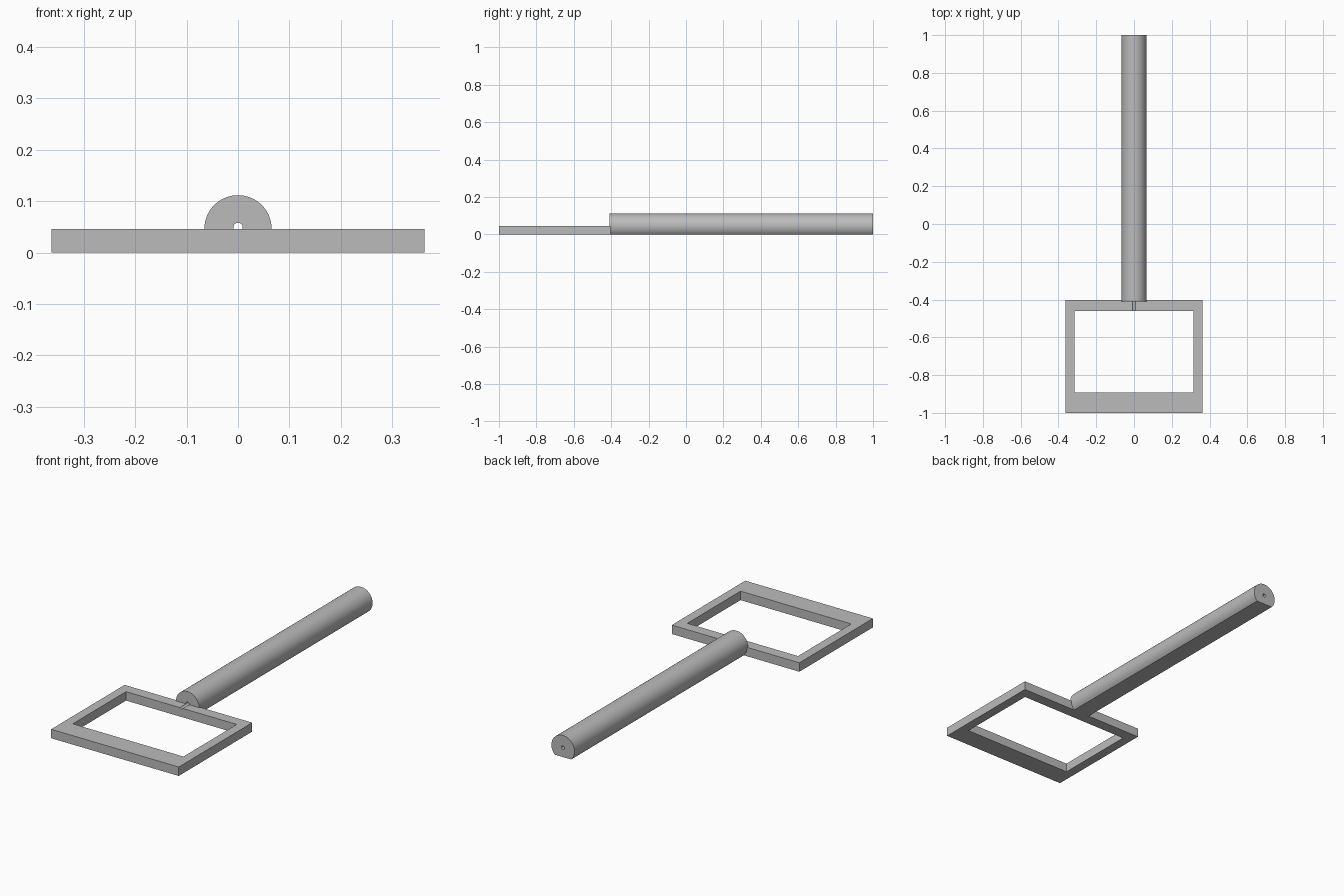
import bpy, bmesh, math

if "Cube" in bpy.data.objects:
    bpy.data.objects.remove(bpy.data.objects["Cube"], do_unlink=True)

# Single grey material
grey = bpy.data.materials.new("plain grey")
grey.use_nodes = True
colour = (0.5, 0.5, 0.5, 1)
grey.diffuse_color = colour
grey.node_tree.nodes["Principled BSDF"].inputs["Base Color"].default_value = colour


def extrude_profile(name, points, offset):
    """Make a closed solid by sweeping a flat outline along an offset."""
    bm = bmesh.new()
    face = bm.faces.new([bm.verts.new(p) for p in points])
    swept = bmesh.ops.extrude_face_region(bm, geom=[face])["geom"]
    verts = [v for v in swept if isinstance(v, bmesh.types.BMVert)]
    bmesh.ops.translate(bm, verts=verts, vec=offset)
    bmesh.ops.recalc_face_normals(bm, faces=bm.faces)
    mesh = bpy.data.meshes.new(name)
    bm.to_mesh(mesh)
    bm.free()
    mesh.materials.append(grey)
    obj = bpy.data.objects.new(name, mesh)
    bpy.context.collection.objects.link(obj)
    return obj


def box(name, x, y0, y1, z0, z1):
    corners = [(-x, y0, z0), (x, y0, z0), (x, y1, z0), (-x, y1, z0)]
    return extrude_profile(name, corners, (0, 0, z1 - z0))


def arc(radius, y, z, start, end, steps):
    angles = [start + (end - start) * i / steps for i in range(steps + 1)]
    return [(radius * math.cos(a), y, z + radius * math.sin(a)) for a in angles]


def cut(obj, cutter):
    mod = obj.modifiers.new("cut", "BOOLEAN")
    mod.operation = "DIFFERENCE"
    mod.solver = "EXACT"
    mod.object = cutter
    bpy.ops.object.select_all(action="DESELECT")
    bpy.context.view_layer.objects.active = obj
    obj.select_set(True)
    bpy.ops.object.modifier_apply(modifier=mod.name)


thickness, radius = 0.046, 0.0655

# Rectangular frame with an open window
frame = box("frame", 0.363, -1, -0.403, 0, thickness)
window = box("window_cutter", 0.315, -0.893, -0.46, -0.1, 0.1)
cut(frame, window)

# Round handle with a flat underside
dip = math.asin(thickness / radius)
handle = extrude_profile(
    "handle", arc(radius, -0.41, thickness, -dip, math.pi + dip, 64), (0, 1.41, 0))

# Narrow bore through the handle, continuing as a groove in the frame
bore = extrude_profile(
    "bore_cutter", arc(0.009, -0.6, 0.049, 0, math.tau, 24)[:-1], (0, 1.8, 0))
for part in (frame, handle):
    cut(part, bore)
    bpy.ops.object.shade_smooth_by_angle(angle=math.radians(30))

for cutter in (window, bore):
    bpy.data.objects.remove(cutter, do_unlink=True)
